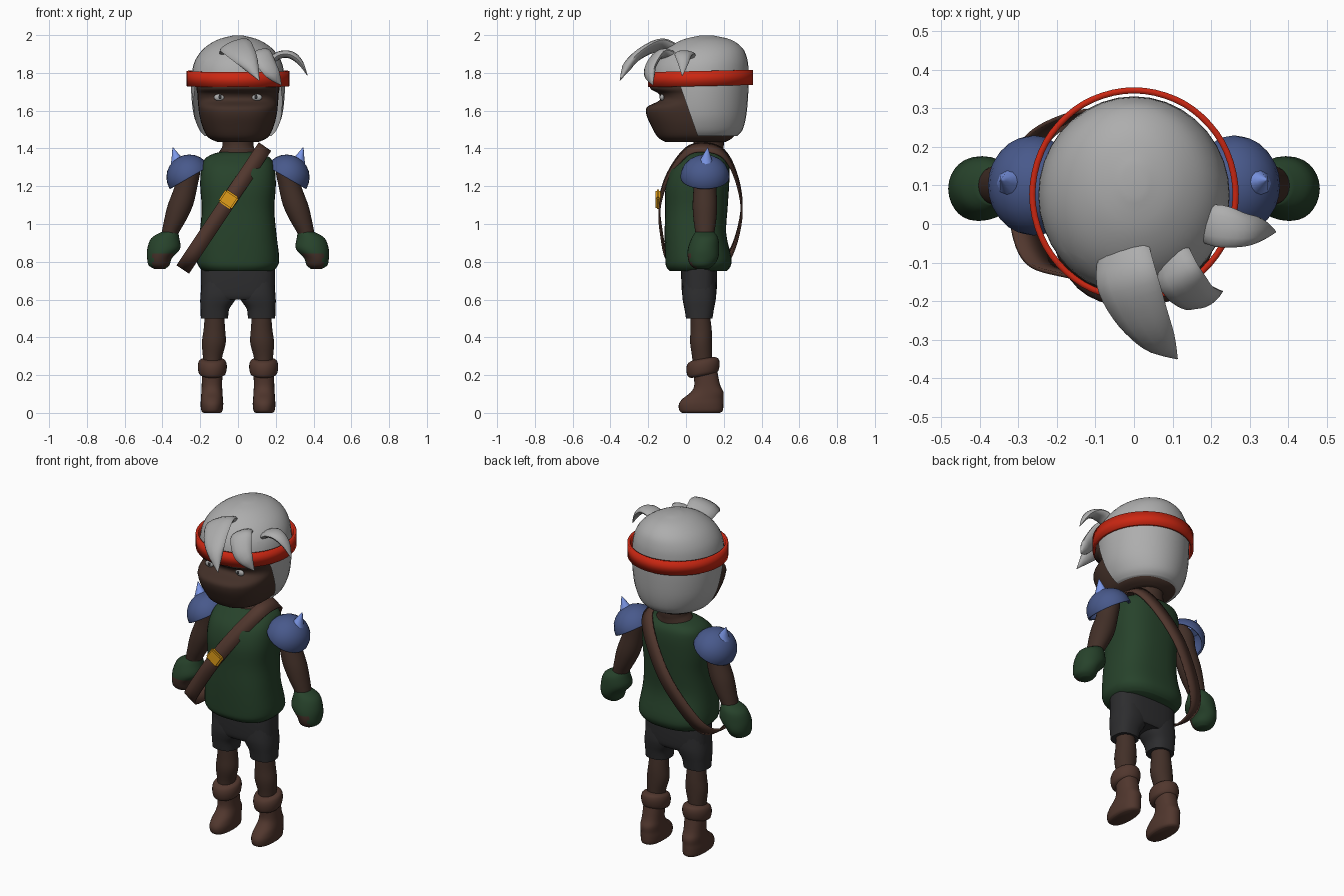
import bpy, bmesh, math
from mathutils import Vector, Matrix

if "Cube" in bpy.data.objects:
    bpy.data.objects.remove(bpy.data.objects["Cube"])


def material(name, *rgb):
    m = bpy.data.materials.new(name)
    m.use_nodes = True
    col = (*rgb, 1)
    m.diffuse_color = col
    m.node_tree.nodes["Principled BSDF"].inputs["Base Color"].default_value = col
    return m


HAIR = material("silver_hair", .42, .42, .42)
SKIN = material("dark_skin", .055, .029, .021)
LEATHER = material("brown_leather", .082, .038, .027)
RED = material("red_cloth", .6, .02, .006)
GREEN = material("green_cloth", .02, .055, .024)
CHARCOAL = material("charcoal_cloth", .026, .026, .028)
BLUE = material("blue_armour", .065, .1, .26)
SPIKE = material("pale_blue_spike", .2, .31, .8)
GOLD = material("gold", .75, .34, .01)
EYE = material("grey_eye", .4, .4, .4)


def finish(name, bm, mats, mirror=False, thick=0, angle=50):
    bmesh.ops.recalc_face_normals(bm, faces=bm.faces)
    mesh = bpy.data.meshes.new(name)
    bm.to_mesh(mesh)
    bm.free()
    ob = bpy.data.objects.new(name, mesh)
    bpy.context.collection.objects.link(ob)
    for m in mats:
        mesh.materials.append(m)
    bpy.ops.object.select_all(action='DESELECT')
    ob.select_set(True)
    bpy.context.view_layer.objects.active = ob
    bpy.ops.object.shade_smooth_by_angle(angle=math.radians(angle))
    if thick:
        s = ob.modifiers.new("Thickness", 'SOLIDIFY')
        s.thickness = thick
        s.offset = 0
    if mirror:
        ob.modifiers.new("Mirror", 'MIRROR')
    return ob


def smooth(keys, steps=4, closed=False):
    """Catmull-Rom interpolation through tuples of any length."""
    n, out = len(keys), []
    at = lambda i: keys[i % n] if closed else keys[max(0, min(n - 1, i))]
    for i in range(n if closed else n - 1):
        for k in range(steps):
            t = k / steps
            out.append(tuple(
                b + t / 2 * (c - a + t * (2*a - 5*b + 4*c - d + t * (3*b - a - 3*c + d)))
                for a, b, c, d in zip(at(i - 1), at(i), at(i + 1), at(i + 2))))
    return out if closed else out + [keys[-1]]


def skin_rings(rings, closed_ends=True):
    bm = bmesh.new()
    vs = [[bm.verts.new(p) for p in r] for r in rings]
    n = len(vs[0])
    for a, b in zip(vs, vs[1:]):
        for i in range(n):
            j = (i + 1) % n
            bm.faces.new((a[i], a[j], b[j], b[i]))
    if closed_ends:
        bm.faces.new(vs[0])
        bm.faces.new(vs[-1])
    return bm


def loft_mesh(keys, e=2.0, n=28, tilt=0):
    """Stack of horizontal superellipses given as (x, y, z, rx, ry)."""
    power = lambda v: math.copysign(abs(v) ** (2 / e), v)
    rings = []
    for x, y, z, rx, ry in smooth(keys):
        ring = []
        for i in range(n):
            a = 2 * math.pi * i / n
            dy = max(ry, .001) * power(math.sin(a))
            ring.append((x + max(rx, .001) * power(math.cos(a)), y + dy, z + tilt * dy))
        rings.append(ring)
    return skin_rings(rings)


def loft(name, keys, mat, mirror=False, **kw):
    return finish(name, loft_mesh(keys, **kw), [mat], mirror)


def centred(rows):
    return [(0, y, z, rx, ry) for z, y, rx, ry in rows]


def band(name, pts, half, thick, mat):
    """Closed flat ribbon following a loop."""
    loop = [Vector(p) for p in smooth(pts, 5, True)]
    bm = skin_rings([[p - half for p in loop], [p + half for p in loop]], False)
    return finish(name, bm, [mat], thick=thick)


def tuft(name, keys, side, depth):
    """Tapered flat lock of hair; keys are (x, y, z, half width)."""
    path, rings = smooth(keys), []
    for i, k in enumerate(path):
        c = Vector(k[:3])
        t = (Vector(path[min(i + 1, len(path) - 1)][:3]) - Vector(path[max(i - 1, 0)][:3])).normalized()
        s = Vector(side)
        s = (s - t * s.dot(t)).normalized()
        w = max(k[3], .002)
        v = t.cross(s) * depth * min(1, w / .04)
        rings.append([c + s * w * math.cos(a) + v * math.sin(a)
                      for a in (math.tau * j / 12 for j in range(12))])
    finish(name, skin_rings(rings), [HAIR])


def ellipsoid(centre, radii, tilt=0):
    bm = bmesh.new()
    bmesh.ops.create_uvsphere(bm, u_segments=24, v_segments=12, radius=1)
    place = Matrix.Translation(centre) @ Matrix.Rotation(tilt, 4, 'Y') @ Matrix.Diagonal((*radii, 1))
    return bm, place


# Head
loft("face", centred([
    (1.435, .05, .11, .16), (1.46, .05, .16, .20), (1.52, .045, .19, .23),
    (1.58, .03, .205, .24), (1.62, .03, .21, .235), (1.655, .06, .213, .20),
    (1.69, .06, .215, .205), (1.72, .045, .22, .235), (1.78, .06, .22, .23)]), SKIN, e=2.5, n=36)

# Hair shell, opened at the face
bm = loft_mesh(centred([
    (1.465, .08, .175, .19), (1.50, .075, .205, .225), (1.58, .075, .235, .245),
    (1.70, .075, .248, .255), (1.80, .075, .244, .256), (1.87, .085, .225, .24),
    (1.93, .10, .18, .20), (1.975, .11, .11, .13), (1.997, .11, .03, .04)]), n=36)
brow, temple, slope = 1.74, Vector((0, -.02, 1.7)), Vector((0, 1, .35))
for co, no in (((0, 0, brow), (0, 0, 1)), (temple, slope)):
    bmesh.ops.bisect_plane(bm, geom=bm.verts[:] + bm.edges[:] + bm.faces[:], plane_co=co, plane_no=no)
front = [f for f in bm.faces if f.calc_center_median().z < brow
         and (f.calc_center_median() - temple).dot(slope) < 0]
bmesh.ops.delete(bm, geom=front, context='FACES')
finish("hair", bm, [HAIR])

tuft("front_tuft", [(-.03, -.05, 1.91, .07), (-.02, -.14, 1.945, .085), (.015, -.23, 1.91, .075),
                    (.06, -.30, 1.85, .05), (.112, -.35, 1.76, .002)], (1, .3, .4), .025)
tuft("middle_tuft", [(.10, -.08, 1.89, .05), (.12, -.14, 1.90, .06), (.155, -.185, 1.84, .055),
                     (.19, -.19, 1.79, .04), (.23, -.175, 1.735, .002)], (.8, .5, .3), .022)
tuft("side_tuft", [(.17, 0, 1.86, .045), (.22, -.005, 1.895, .055), (.28, -.015, 1.895, .045),
                   (.33, -.015, 1.855, .03), (.368, -.02, 1.785, .002)], (0, 1, 0), .02)

band("headband", [(.264 * math.cos(a), .077 + .27 * math.sin(a), 1.77 + .006 * math.sin(a))
                  for a in (math.tau * i / 12 for i in range(12))], Vector((0, 0, .04)), .016, RED)

# Eyes
for name, centre, radii, mat in (("eyes", (.1, -.126, 1.67), (.028, .012, .018), EYE),
                                 ("pupils", (.095, -.136, 1.672), (.009, .004, .011), CHARCOAL)):
    bm, place = ellipsoid(centre, radii)
    bm.transform(place)
    finish(name, bm, [mat], True)

# Body
loft("neck", centred([(1.34, .1, .13, .10), (1.39, .11, .095, .088), (1.42, .12, .082, .08),
                      (1.50, .12, .085, .08)]), SKIN)
loft("tunic", centred([
    (.75, .065, .18, .15), (.775, .065, .208, .17), (.82, .065, .218, .175), (.95, .05, .203, .163),
    (1.08, .055, .192, .165), (1.20, .06, .2, .168), (1.29, .075, .195, .155),
    (1.345, .095, .175, .125), (1.375, .1, .12, .09), (1.385, .1, .05, .05)]), GREEN, e=2.6, n=36)
loft("shorts_hips", centred([(.60, .07, .17, .08), (.625, .07, .193, .09), (.70, .07, .195, .095),
                             (.78, .07, .195, .095)]), CHARCOAL, e=3)
loft("shorts_legs", [(.125, .07, .50, .072, .07), (.122, .07, .55, .076, .078),
                     (.11, .07, .59, .09, .086), (.1, .07, .63, .098, .09),
                     (.1, .07, .70, .09, .085)], CHARCOAL, True, e=2.5)

# Legs and boots
loft("legs", [(.135, .085, .22, .045, .05), (.135, .085, .29, .05, .052), (.128, .08, .37, .063, .058),
              (.125, .08, .44, .057, .056), (.125, .075, .53, .05, .05)], SKIN, True)
loft("boots", [(.138, .08, 0, .045, .10), (.138, .08, .012, .056, .115), (.138, .08, .045, .06, .118),
               (.138, .09, .075, .058, .108), (.138, .112, .11, .056, .086),
               (.138, .112, .15, .054, .068), (.136, .1, .23, .055, .064)], LEATHER, True, e=2.3)
loft("boot_cuffs", [(.136, .09, .195, .05, .06), (.136, .09, .207, .07, .08), (.136, .09, .245, .077, .088),
                    (.136, .09, .275, .07, .08), (.136, .09, .287, .05, .055)],
     LEATHER, True, tilt=.17)

# Arms and gloves
loft("arms", [(.235, .1, 1.33, .03, .04), (.26, .1, 1.28, .06, .06), (.275, .1, 1.20, .06, .06),
              (.305, .1, 1.10, .067, .065), (.333, .1, 1.02, .058, .06), (.36, .1, .95, .045, .05),
              (.375, .1, .89, .04, .045)], SKIN, True)
bm = loft_mesh([(.362, .1, .957, .045, .05), (.385, .1, .925, .074, .07), (.393, .093, .87, .087, .083),
                (.415, .09, .82, .066, .08), (.418, .085, .782, .055, .062), (.415, .085, .763, .03, .035)])
for f in bm.faces:
    c = f.calc_center_median()
    f.material_index = int(c.z < .845 and c.y < .055 and c.x < .45)
finish("gloves", bm, [GREEN, SKIN], True)

# Shoulder armour
bm, place = ellipsoid((.26, .1, 1.25), (.115, .125, .112), math.radians(30))
bmesh.ops.bisect_plane(bm, geom=bm.verts[:] + bm.edges[:] + bm.faces[:],
                       plane_co=(0, 0, -.05), plane_no=(0, 0, 1), clear_inner=True)
bm.transform(place)
finish("shoulder_guards", bm, [BLUE], True, thick=.01)
loft("shoulder_spikes", [(.312, .105, 1.31, .045, .045), (.322, .107, 1.345, .03, .03),
                         (.345, .115, 1.405, .002, .002)], SPIKE, True, n=10)

# Diagonal strap and buckle
profile = [(1.405, .1), (1.38, .0), (1.25, -.095), (1.1, -.14), (.95, -.13), (.83, -.1), (.775, -.02),
           (.765, .1), (.8, .2), (.9, .26), (1.08, .295), (1.25, .265), (1.37, .2)]
across = Vector((-.83, 0, .56))
band("chest_strap", [(.13 - .67 * (1.39 - z), y, z) for z, y in profile], across * .04, .01, LEATHER)
bm = bmesh.new()
bmesh.ops.create_cube(bm, size=1)
bm.transform(Matrix.Diagonal((.085, .026, .078, 1)))
bmesh.ops.bevel(bm, geom=bm.edges[:], offset=.008, segments=2, affect='EDGES')
bm.transform(Matrix.Translation((-.05, -.148, 1.13)) @ Matrix.Rotation(math.radians(34), 4, 'Y'))
finish("buckle", bm, [GOLD])
